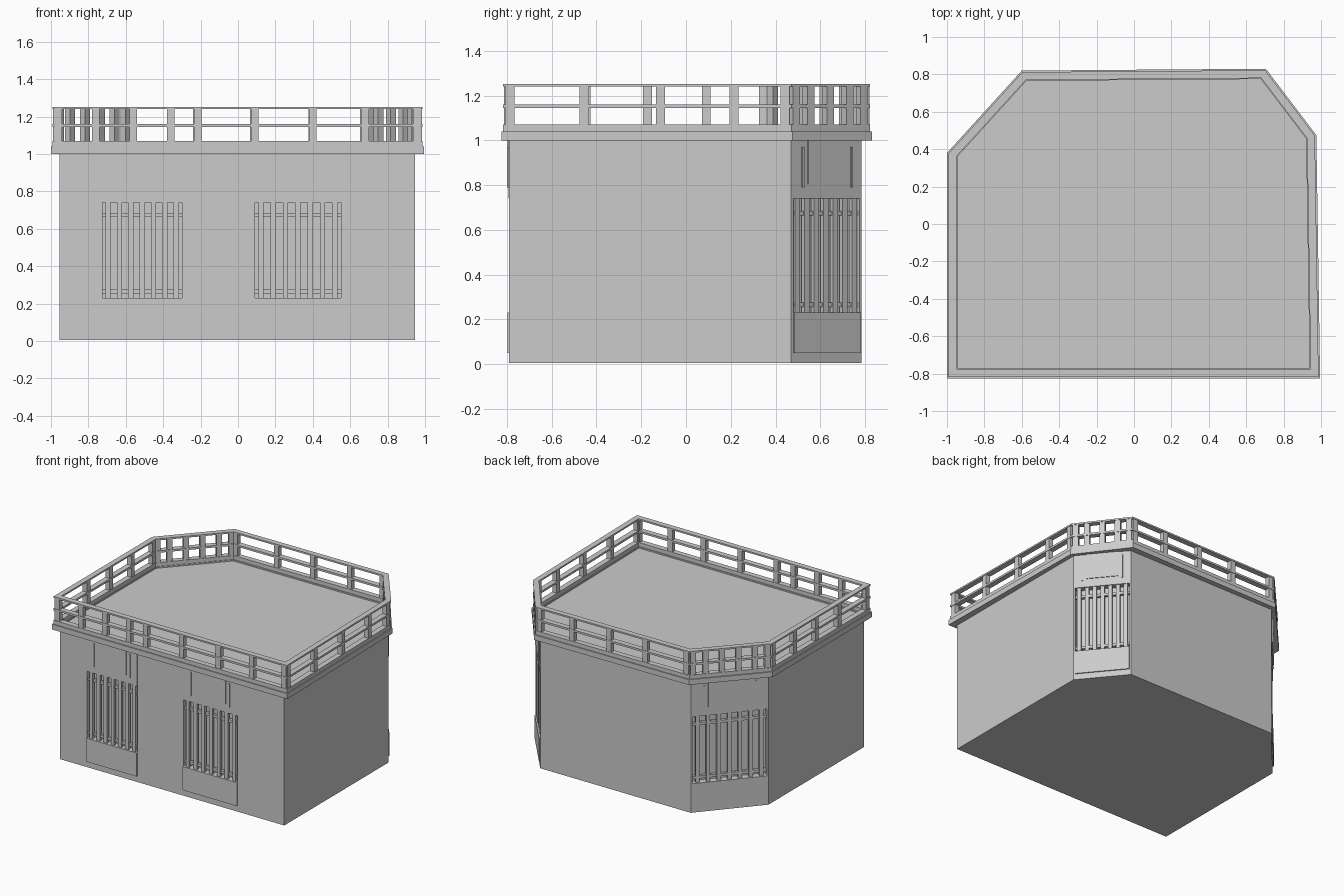
import bpy, bmesh
from mathutils import Vector

if "Cube" in bpy.data.objects:
    bpy.data.objects.remove(bpy.data.objects["Cube"])

# plan outlines, counter-clockwise from the front left corner
WALL = [(-0.955, -0.79), (0.945, -0.79), (0.945, 0.47), (0.685, 0.785), (-0.59, 0.785), (-0.955, 0.365)]
EDGE = [(-1.0, -0.825), (0.995, -0.825), (0.975, 0.475), (0.705, 0.83), (-0.6, 0.82), (-1.0, 0.38)]


def finish(name, bm):
    bmesh.ops.recalc_face_normals(bm, faces=bm.faces)
    mesh = bpy.data.meshes.new(name)
    bm.to_mesh(mesh)
    bm.free()
    ob = bpy.data.objects.new(name, mesh)
    bpy.context.collection.objects.link(ob)
    return ob


def inset(points, d):
    """Mitred inward offset of a convex outline."""
    out = []
    n = len(points)
    for i in range(n):
        a, b, c = (Vector(points[(i + k) % n]) for k in (-1, 0, 1))
        e1, e2 = (b - a).normalized(), (c - b).normalized()
        n1, n2 = Vector((-e1.y, e1.x)), Vector((-e2.y, e2.x))
        m = (n1 + n2).normalized()
        out.append(tuple(b + m * (d / m.dot(n1))))
    return out


def add_prism(bm, points, z0, z1):
    face = bm.faces.new([bm.verts.new((x, y, z0)) for x, y in points])
    top = bmesh.ops.extrude_face_region(bm, geom=[face])["geom"]
    bmesh.ops.translate(bm, vec=(0, 0, z1 - z0),
                        verts=[g for g in top if isinstance(g, bmesh.types.BMVert)])
    # keep the starting face as the underside
    if not face.is_valid:
        bm.faces.new([v for v in bm.verts if v.co.z == z0])


def add_ring(bm, outer, width, z0, z1):
    inner = inset(outer, width)
    loops = [[bm.verts.new((x, y, z)) for x, y in pts]
             for pts, z in ((outer, z0), (outer, z1), (inner, z1), (inner, z0))]
    n = len(outer)
    for k in range(4):
        a, b = loops[k], loops[(k + 1) % 4]
        for i in range(n):
            j = (i + 1) % n
            bm.faces.new((a[i], a[j], b[j], b[i]))


def add_box(bm, p, q, u, d, z):
    """Box on edge p-q: u along it, d outward from it, z height (each a range)."""
    p, q = Vector(p), Vector(q)
    e = (q - p).normalized()
    n = Vector((e.y, -e.x))
    v = [bm.verts.new((*(p + e * a + n * b), c)) for c in z for b in d for a in u]
    for f in ((0, 1, 3, 2), (4, 5, 7, 6), (0, 1, 5, 4), (2, 3, 7, 6), (0, 2, 6, 4), (1, 3, 7, 5)):
        bm.faces.new([v[i] for i in f])


def edge(points, i):
    return points[i], points[(i + 1) % len(points)]


# building body
bm = bmesh.new()
add_prism(bm, WALL, 0.005, 1.03)
body = finish("building_body", bm)

# windows: wall index, start and end along the wall
length = [(Vector(b) - Vector(a)).length for a, b in (edge(WALL, i) for i in range(6))]
windows = [(0, 0.23, 0.655), (0, 1.045, 1.505),
           (2, 0.012, length[2] - 0.012), (4, 0.012, length[4] - 0.012)]

cut, panels, signs, bars = (bmesh.new() for _ in range(4))
for w, a, b in windows:
    p, q = edge(WALL, w)
    # recess behind the bars
    add_box(cut, p, q, (a, b), (-0.045, 0.05), (0.23, 0.74))
    # lower panel and panel above the bars
    add_box(panels, p, q, (a, b), (-0.02, 0.008), (0.05, 0.23))
    add_box(panels, p, q, (a, b), (-0.02, 0.003), (0.74, 1.0))
    # sign board with hooked side brackets
    m, h = (a + b) / 2, (b - a) * 0.29
    add_box(signs, p, q, (m - h, m + h), (0, 0.008), (0.805, 1.0))
    for s in (-1, 1):
        c = m + s * (h + 0.03)
        add_box(signs, p, q, (c - 0.005, c + 0.005), (0, 0.01), (0.79, 0.97))
    # upright bars and two cross bars
    for k in range(7):
        c = a + (b - a) * (k + 0.5) / 7
        add_box(bars, p, q, (c - 0.014, c + 0.014), (-0.025, -0.003), (0.22, 0.75))
    for z in (0.265, 0.675):
        add_box(bars, p, q, (a, b), (-0.034, -0.012), (z - 0.01, z + 0.01))

cutter = finish("recess_cutter", cut)
cutter.hide_render = True
cutter.hide_viewport = True
mod = body.modifiers.new("recesses", "BOOLEAN")
mod.operation = "DIFFERENCE"
mod.solver = "EXACT"
mod.object = cutter
finish("window_panels", panels)
finish("sign_boards", signs)
finish("window_bars", bars)

# roof edge band
bm = bmesh.new()
add_ring(bm, EDGE, 0.055, 1.0, 1.04)
finish("roof_edge", bm)

# railing: three rails
RAIL = inset(EDGE, 0.008)
bm = bmesh.new()
for z0, z1 in ((1.04, 1.07), (1.145, 1.16), (1.24, 1.252)):
    add_ring(bm, RAIL, 0.042, z0, z1)
finish("rails", bm)

# railing posts, as fractions along each side
front = [(x + 0.99) / 1.975 for x in (-0.76, -0.56, -0.36, -0.215, 0.09, 0.4, 0.68)]
posts = [front, [0.28, 0.545, 0.8], [0.25, 0.5, 0.75], [0.235, 0.475, 0.71],
         [0.2, 0.4, 0.6, 0.8], [0.24, 0.46, 0.69]]
bm = bmesh.new()
for i, fractions in enumerate(posts):
    p, q = edge(RAIL, i)
    size = (Vector(q) - Vector(p)).length
    for c in [0.03] + [f * size for f in fractions] + [size - 0.03]:
        add_box(bm, p, q, (c - 0.02, c + 0.02), (-0.039, -0.003), (1.04, 1.245))
finish("railing_posts", bm)
